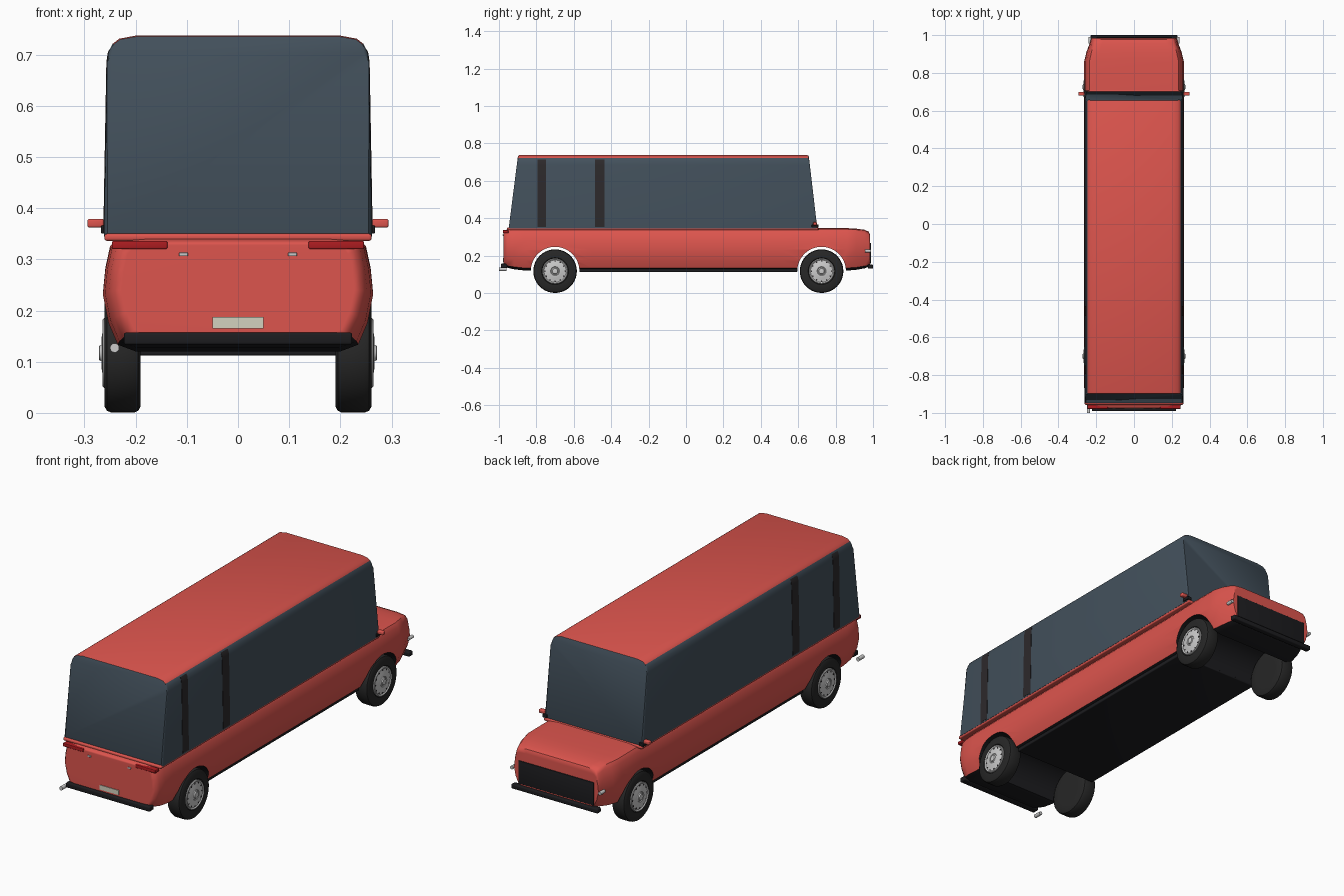
import bpy, bmesh, math
from mathutils import Matrix, Vector

if "Cube" in bpy.data.objects:
    bpy.data.objects.remove(bpy.data.objects["Cube"])

MATS = {}
COLORS = {
    "red": (0.72, 0.09, 0.075, 1), "glass": (0.055, 0.08, 0.105, 1),
    "black": (0.012, 0.012, 0.014, 1), "pillar": (0.025, 0.022, 0.024, 1),
    "rubber": (0.02, 0.02, 0.02, 1), "chrome": (0.55, 0.55, 0.55, 1),
    "lamp": (0.42, 0.012, 0.015, 1), "plate": (0.65, 0.64, 0.52, 1)}
for key, col in COLORS.items():
    MATS[key] = bpy.data.materials.new(key)
    MATS[key].diffuse_color = col


def finish(name, bm, mats, smooth=True, angle=35):
    bmesh.ops.recalc_face_normals(bm, faces=bm.faces)
    me = bpy.data.meshes.new(name)
    bm.to_mesh(me)
    bm.free()
    for m in mats:
        me.materials.append(MATS[m])
    ob = bpy.data.objects.new(name, me)
    bpy.context.collection.objects.link(ob)
    if smooth:
        shade(ob, angle)
    return ob


def shade(ob, angle=35):
    bpy.ops.object.select_all(action='DESELECT')
    ob.select_set(True)
    bpy.context.view_layer.objects.active = ob
    bpy.ops.object.shade_smooth_by_angle(angle=math.radians(angle))


def loft(rings):
    bm = bmesh.new()
    loops = [[bm.verts.new(p) for p in r] for r in rings]
    n = len(loops[0])
    for a, b in zip(loops, loops[1:]):
        for i in range(n):
            j = (i + 1) % n
            bm.faces.new((a[i], a[j], b[j], b[i]))
    bm.faces.new(loops[0])
    bm.faces.new(loops[-1])
    return bm


def box(name, mat, x, y, z, bevel=0.0):
    """Box from (min, max) ranges with optional rounded edges."""
    bm = bmesh.new()
    bmesh.ops.create_cube(bm, size=1)
    for v in bm.verts:
        v.co = Vector([(r[0] + r[1]) / 2 + c * (r[1] - r[0]) for c, r in zip(v.co, (x, y, z))])
    if bevel:
        bmesh.ops.bevel(bm, geom=bm.edges[:], offset=bevel, segments=3, profile=0.5, affect='EDGES')
    return finish(name, bm, [mat])


def span(s, a, b):
    return (a, b) if s > 0 else (-b, -a)


def cylinder(name, mat, center, r, length, axis='Y', seg=24):
    bm = bmesh.new()
    rot = Matrix.Rotation(math.pi / 2, 4, 'X' if axis == 'Y' else 'Y')
    bmesh.ops.create_cone(bm, cap_ends=True, segments=seg, radius1=r, radius2=r, depth=length,
                          matrix=Matrix.Translation(center) @ rot)
    return finish(name, bm, [mat])


def lathe_x(name, mat, profile, center, side, seg=40):
    """Closed solid turned about x; profile holds (x offset, radius)."""
    rings = [[(side * (px), center[1] + r * math.cos(2 * math.pi * i / seg),
               center[2] + r * math.sin(2 * math.pi * i / seg)) for i in range(seg)]
             for px, r in profile]
    return finish(name, loft(rings), [mat])


WHEEL_Z, WHEEL_R, ARCH_R = 0.117, 0.115, 0.13
AXLES = {"rear": -0.70, "front": 0.725}

# Lower body: cross-section lofted along the length
half = [(0.2, 0), (0.235, .06), (0.253, .25), (0.264, .5), (0.259, .72), (0.250, .9), (0.236, .975), (0.19, 1)]
section = half + [(-x, t) for x, t in reversed(half)]
stations = [(-.976, .86, .152, .328), (-.970, .91, .143, .335), (-.955, .955, .135, .34), (-.92, .985, .127, .342),
            (-.86, 1, .12, .342), (-.5, 1, .12, .342), (.5, 1, .12, .342), (.72, 1, .12, .348),
            (.86, 1, .12, .347), (.91, .955, .124, .344), (.955, .89, .132, .338), (.977, .865, .14, .328),
            (.985, .85, .147, .31)]
body = finish("lower_body", loft([[(x * w, y, zb + t * (zt - zb)) for x, t in section]
                                  for y, w, zb, zt in stations]), ["red", "black"], smooth=False)
for end, y in AXLES.items():
    cutter = cylinder("arch_cutter_" + end, "black", (0, y, WHEEL_Z), ARCH_R, 1.0, 'X', 64)
    cutter.hide_render = True
    mod = body.modifiers.new("arch", 'BOOLEAN')
    mod.operation, mod.solver, mod.object = 'DIFFERENCE', 'EXACT', cutter
    bpy.context.view_layer.objects.active = body
    bpy.ops.object.modifier_apply(modifier=mod.name)
    bpy.data.objects.remove(cutter)
# Dark underside and wheel wells
for p in body.data.polygons:
    well = any(all(abs(math.hypot(body.data.vertices[v].co.y - y, body.data.vertices[v].co.z - WHEEL_Z) - ARCH_R) < .002
                   for v in p.vertices) for y in AXLES.values())
    p.material_index = 1 if well or p.normal.z < -0.7 else 0
shade(body, 40)
body.modifiers.new("even_shading", 'WEIGHTED_NORMAL').keep_sharp = True
box("floor_pan", "black", (-.225, .225), (-.57, .595), (.112, .13), .004)

# Belt line under the glass
box("belt_line", "red", (-.261, .261), (-.957, .708), (.336, .35), .005)

# Glasshouse with red roof
gl = [(.262, .345), (.256, .685), (.253, .705), (.245, .721), (.232, .731), (.2, .737)]
gsec = gl + [(-x, z) for x, z in reversed(gl)]


def end_y(z, back):
    f = (z - .345) / .392
    return -.948 + .05 * f if back else .702 - .046 * f


bm = loft([[(x, end_y(z, back), z) for x, z in gsec] for back in (True, False)])
rim = [e for e in bm.edges if any(len(f.verts) > 4 for f in e.link_faces)]
bmesh.ops.bevel(bm, geom=rim, offset=.007, segments=2, profile=.5, affect='EDGES')
bmesh.ops.recalc_face_normals(bm, faces=bm.faces)
for f in bm.faces:
    f.material_index = 1 if f.normal.z > .55 else 0
finish("glasshouse", bm, ["glass", "red"], angle=40)

# Window pillars on both sides
for s, side in ((1, "right"), (-1, "left")):
    for i, (y0, y1) in enumerate(((-.795, -.748), (-.487, -.435))):
        finish(f"window_pillar_{side}_{i}", loft([
            [(s * (x + a), y, z) for a, y in ((-.01, y0), (.0012, y0), (.0012, y1), (-.01, y1))]
            for x, z in ((.262, .352), (.256, .685), (.253, .705), (.246, .716))]), ["pillar"])
    # Mirror, front side light, tail lamp, rear marker
    box("door_mirror_" + side, "red", span(s, .262, .294), (.68, .70), (.362, .379), .004)
    box("mirror_stalk_" + side, "black", span(s, .245, .268), (.672, .708), (.35, .366), .003)
    cylinder("front_light_" + side, "chrome", (s * .234, .973, .225), .008, .034)
    box("tail_lamp_" + side, "lamp", span(s, .138, .246), (-.979, -.95), (.32, .336), .003)
    box("rear_marker_" + side, "chrome", span(s, .098, .115), (-.98, -.96), (.306, .313), .001)

# Wheels
tyre = [(.19, .07), (.19, .104), (.195, .113), (.203, .1165), (.247, .1165), (.256, .113), (.261, .104),
        (.261, .072), (.254, .066)]
hub = [(.24, .068), (.262, .068), (.265, .065), (.261, .059), (.262, .048), (.266, .036), (.2665, .024),
       (.264, .021), (.266, .016), (.271, .014), (.272, .005)]
for end, y in AXLES.items():
    for s, side in ((1, "right"), (-1, "left")):
        tag = f"{end}_{side}"
        c = (0, y, WHEEL_Z)
        lathe_x("tyre_" + tag, "rubber", tyre, c, s)
        lathe_x("hubcap_" + tag, "chrome", hub, c, s)
        bm = bmesh.new()
        for k in range(12):
            a = 2 * math.pi * k / 12
            m = Matrix.Translation((s * .26, y + .054 * math.cos(a), WHEEL_Z + .054 * math.sin(a)))
            bmesh.ops.create_cone(bm, cap_ends=True, segments=10, radius1=.004, radius2=.004, depth=.005,
                                  matrix=m @ Matrix.Rotation(math.pi / 2, 4, 'Y'))
        finish("hubcap_vents_" + tag, bm, ["pillar"])

# Front end
box("grille", "black", (-.2, .2), (.97, .989), (.158, .268), .002)
box("front_bumper", "black", (-.23, .23), (.972, 1.0), (.13, .152), .005)

# Rear end
box("rear_bumper", "black", (-.223, .223), (-.99, -.955), (.133, .157), .005)
box("number_plate", "plate", (-.05, .05), (-.979, -.965), (.165, .187))
cylinder("exhaust_tip", "chrome", (-.241, -.98, .127), .009, .04)

for m in bpy.data.materials:
    if m.users and not m.is_grease_pencil:
        m.use_nodes = True
        m.node_tree.nodes["Principled BSDF"].inputs["Base Color"].default_value = m.diffuse_color
